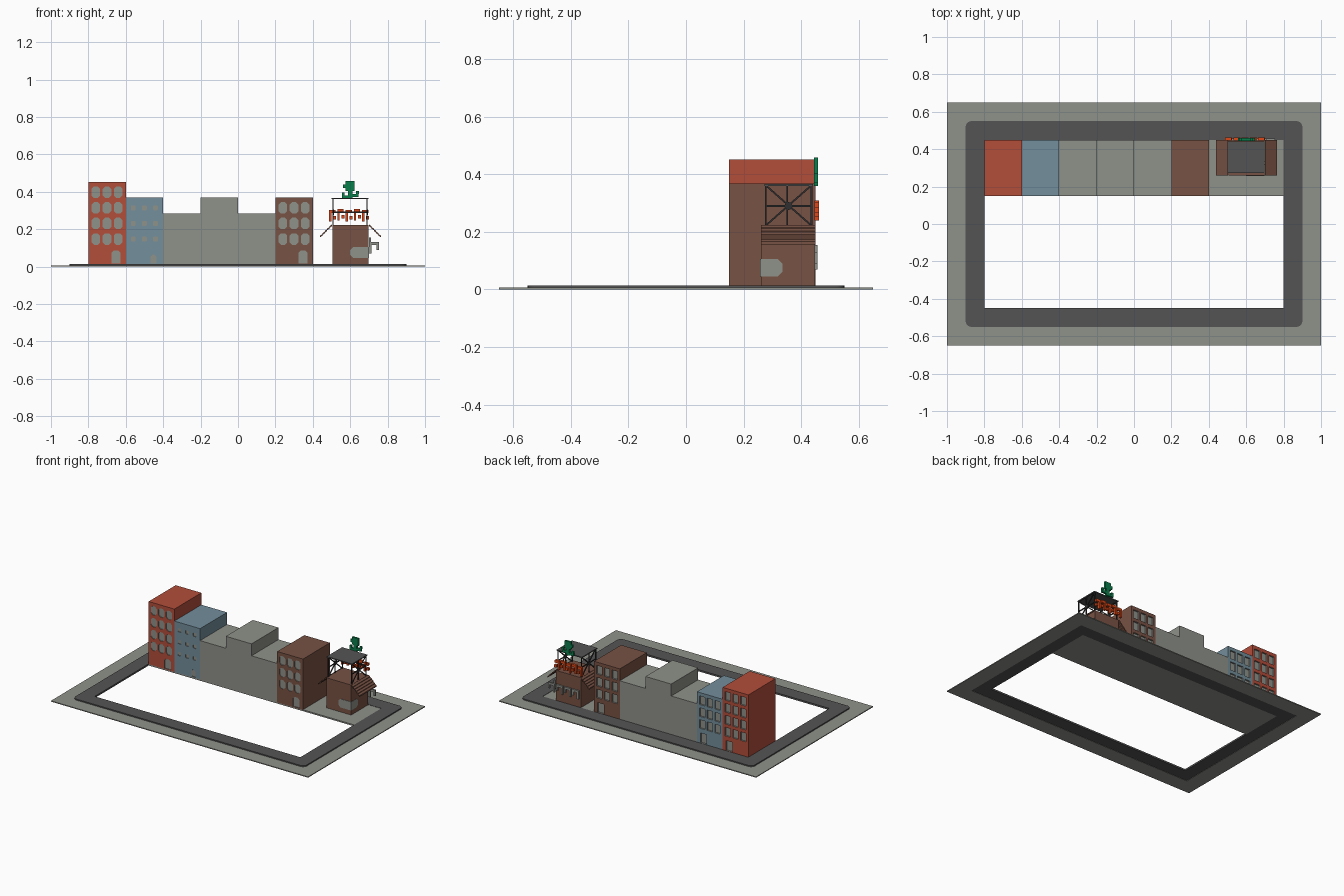
import bpy, bmesh, math
from mathutils import Vector

if "Cube" in bpy.data.objects:
    bpy.data.objects.remove(bpy.data.objects["Cube"])


def material(name, r, g, b):
    m = bpy.data.materials.new(name)
    m.diffuse_color = [(c / 255 / 12.92 if c < 11 else ((c / 255 + 0.055) / 1.055) ** 2.4)
                       for c in (r, g, b)] + [1]
    m.use_nodes = True
    m.node_tree.nodes["Principled BSDF"].inputs["Base Color"].default_value = m.diffuse_color
    return m


GRAY = material("concrete gray", 143, 145, 138)
ROAD = material("asphalt", 84, 84, 84)
RED = material("brick red", 178, 77, 58)
BLUE = material("dusty blue", 115, 142, 155)
BROWN = material("brown", 120, 82, 68)
BLACK = material("black steel", 48, 48, 50)
GREEN = material("green", 10, 125, 75)
ORANGE = material("orange red", 222, 72, 24)


def add_prism(bm, pts, axis, a, b, index=0):
    """Extrude a 2D outline along an axis from a to b."""
    place = {'x': lambda p, d: (d, p[0], p[1]),
             'y': lambda p, d: (p[0], d, p[1]),
             'z': lambda p, d: (p[0], p[1], d)}[axis]
    lo = [bm.verts.new(place(p, a)) for p in pts]
    hi = [bm.verts.new(place(p, b)) for p in pts]
    n = len(pts)
    faces = [bm.faces.new(lo), bm.faces.new(hi)]
    faces += [bm.faces.new((lo[i], lo[(i + 1) % n], hi[(i + 1) % n], hi[i])) for i in range(n)]
    for f in faces:
        f.material_index = index


def finish(name, bm, mats):
    bmesh.ops.recalc_face_normals(bm, faces=bm.faces)
    me = bpy.data.meshes.new(name)
    bm.to_mesh(me)
    bm.free()
    for m in mats:
        me.materials.append(m)
    ob = bpy.data.objects.new(name, me)
    bpy.context.collection.objects.link(ob)
    return ob


def prisms(name, outlines, axis, a, b, mat):
    bm = bmesh.new()
    for pts in outlines:
        add_prism(bm, pts, axis, a, b)
    return finish(name, bm, [mat])


def rect(x0, x1, y0, y1):
    return [(x0, y0), (x1, y0), (x1, y1), (x0, y1)]


def octagon(x0, x1, y0, y1, c=0.014):
    return [(x0 + c, y0), (x1 - c, y0), (x1, y0 + c), (x1, y1 - c),
            (x1 - c, y1), (x0 + c, y1), (x0, y1 - c), (x0, y0 + c)]


def rounded(hx, hy, r, n=5):
    pts = []
    for k, (sx, sy) in enumerate([(1, 1), (-1, 1), (-1, -1), (1, -1)]):
        for i in range(n + 1):
            t = math.radians(90 * k + 90 * i / n)
            pts.append((sx * (hx - r) + r * math.cos(t), sy * (hy - r) + r * math.sin(t)))
    return pts


def cut(ob, cutter):
    cutter.hide_render = True
    mod = ob.modifiers.new("cut", 'BOOLEAN')
    mod.operation, mod.solver, mod.object = 'DIFFERENCE', 'EXACT', cutter
    bpy.context.view_layer.objects.active = ob
    bpy.ops.object.modifier_apply(modifier=mod.name)
    bpy.data.objects.remove(cutter)


# Ground: sidewalk ring, road ring and the slab under the row of buildings
sidewalk = prisms("sidewalk", [rect(-1, 1, -0.65, 0.65)], 'z', 0, 0.006, GRAY)
cut(sidewalk, prisms("cutter", [rect(-0.89, 0.89, -0.54, 0.54)], 'z', -1, 1, GRAY))
road = prisms("road", [rounded(0.9, 0.55, 0.03)], 'z', 0.002, 0.014, ROAD)
cut(road, prisms("cutter", [rect(-0.8, 0.8, -0.45, 0.45)], 'z', -1, 1, ROAD))
prisms("block_slab", [rect(-0.8, 0.8, 0.15, 0.45)], 'z', 0.002, 0.012, GRAY)

# Plain gray buildings
for name, x, h in (("gray_house_left", -0.4, 0.284), ("gray_house_middle", -0.2, 0.368),
                   ("gray_house_right", 0.0, 0.284)):
    prisms(name, [rect(x, x + 0.2, 0.15, 0.45)], 'z', 0.01, h, GRAY)


# Coloured buildings: chamfered openings in front, square ones behind
def building(name, x, h, rows, mat, small=False):
    bm = bmesh.new()
    add_prism(bm, rect(x, x + 0.2, 0.15, 0.45), 'z', 0.01, h)
    ob = finish(name, bm, [mat, GRAY])
    bm = bmesh.new()
    for r in range(rows):
        z = 0.147 + 0.0835 * r
        for c in range(3):
            cx = x + 0.04 + 0.0595 * c
            w, d, ch = (0.013, 0.013, 0.004) if small else (0.023, 0.031, 0.013)
            add_prism(bm, octagon(cx - w, cx + w, z - d, z + d, ch), 'y', 0.1, 0.154, 1)
            add_prism(bm, rect(cx - 0.021, cx + 0.021, z - 0.03, z + 0.03), 'y', 0.44, 0.5, 1)
    dx, dw, dh = x + 0.148, (0.016 if small else 0.024), (0.065 if small else 0.085)
    c = 0.012
    door = [(dx - dw, 0.016), (dx + dw, 0.016), (dx + dw, dh - c), (dx + dw - c, dh),
            (dx - dw + c, dh), (dx - dw, dh - c)]
    add_prism(bm, door, 'y', 0.1, 0.154, 1)
    add_prism(bm, rect(dx - 0.024, dx + 0.024, 0.016, 0.085), 'y', 0.44, 0.5, 1)
    cut(ob, finish("cutter", bm, [mat, GRAY]))


building("red_building", -0.8, 0.452, 4, RED)
building("blue_building", -0.6, 0.368, 3, BLUE, small=True)
building("brown_building", 0.2, 0.368, 3, BROWN)

# Corner shop body with a window wrapping round the front right corner
prisms("shop_body", [rect(0.505, 0.698, 0.26, 0.447)], 'z', 0.01, 0.223, BROWN)
c = 0.016
prisms("shop_front_window", [[(0.60 + c, 0.045), (0.70, 0.045), (0.70, 0.105), (0.60 + c, 0.105),
                              (0.60, 0.105 - c), (0.60, 0.045 + c)]], 'y', 0.257, 0.262, GRAY)
prisms("shop_side_window", [[(0.257, 0.045), (0.335 - c, 0.045), (0.335, 0.045 + c),
                             (0.335, 0.105 - c), (0.335 - c, 0.105), (0.257, 0.105)]],
       'x', 0.695, 0.70, GRAY)

# Stepped slat awnings on both sides
for side in (-1, 1):
    slats = []
    for i in range(5):
        x = 0.6015 + side * (0.1 + 0.0125 * i)
        z = 0.219 - 0.0125 * i
        slats.append([(x, z + 0.005), (x + side * 0.012, z - 0.003),
                      (x + side * 0.012, z - 0.012), (x, z - 0.004)])
    prisms("awning_left" if side < 0 else "awning_right", slats, 'y', 0.26, 0.45, BROWN)

# Open steel frame and roof above the shop
prisms("frame_roof", [rect(0.50, 0.697, 0.272, 0.442)], 'z', 0.36, 0.367, ROAD)


def beam(bm, p, q, t=0.006):
    p, q = Vector(p), Vector(q)
    d = q - p
    v = bmesh.ops.create_cube(bm, size=1)['verts']
    bmesh.ops.scale(bm, vec=(t, t, d.length), verts=v)
    bmesh.ops.rotate(bm, matrix=d.to_track_quat('Z', 'Y').to_matrix(), verts=v)
    bmesh.ops.translate(bm, vec=(p + q) / 2, verts=v)


bm = bmesh.new()
Y0, YM, Y1, Z0, ZM, Z1 = 0.277, 0.352, 0.436, 0.222, 0.29, 0.362
for x in (0.508, 0.69):
    for y in (Y0, YM, Y1):
        beam(bm, (x, y, Z0), (x, y, Z1))
    for z in (ZM, Z1):
        beam(bm, (x, Y0, z), (x, Y1, z))
    beam(bm, (x, Y0, Z0), (x, Y1, Z1))
    beam(bm, (x, Y0, Z1), (x, Y1, Z0))
    add_prism(bm, [(YM + 0.004 + 0.014 * math.cos(i * math.pi / 4), ZM + 0.014 * math.sin(i * math.pi / 4))
                   for i in range(8)], 'x', x - 0.004, x + 0.004)
beam(bm, (0.508, Y1, ZM), (0.69, Y1, ZM))
finish("steel_frame", bm, [BLACK])

# Abstract orange block ornaments along the back
blocks = []
for i in range(5):
    x = 0.487 + 0.044 * i
    up = 0.006 * (i % 2)
    blocks += [rect(x, x + 0.034, 0.285 + up, 0.303 + up), rect(x, x + 0.012, 0.24 + up, 0.285 + up),
               rect(x + 0.022, x + 0.038, 0.252 + up, 0.27 + up)]
prisms("orange_ornament", blocks, 'y', 0.447, 0.463, ORANGE)

# Green plant-shaped ornament on the roof edge
prisms("green_ornament", [rect(0.575, 0.622, 0.405, 0.458), rect(0.588, 0.612, 0.36, 0.405),
                          rect(0.555, 0.588, 0.364, 0.38), rect(0.555, 0.57, 0.38, 0.395),
                          rect(0.612, 0.645, 0.372, 0.388), rect(0.632, 0.648, 0.388, 0.405),
                          rect(0.562, 0.575, 0.42, 0.44)], 'y', 0.445, 0.459, GREEN)

# Gray bracket frames on the back wall, the last one overhanging the corner
brackets = []
for i in range(4):
    x = 0.517 + 0.0615 * i
    brackets += [rect(x, x + 0.052, 0.115, 0.13), rect(x, x + 0.013, 0.07, 0.115),
                 rect(x + 0.04, x + 0.052, 0.088, 0.115)]
brackets.append(rect(0.70, 0.712, 0.13, 0.155))
prisms("back_brackets", brackets, 'y', 0.446, 0.457, GRAY)
